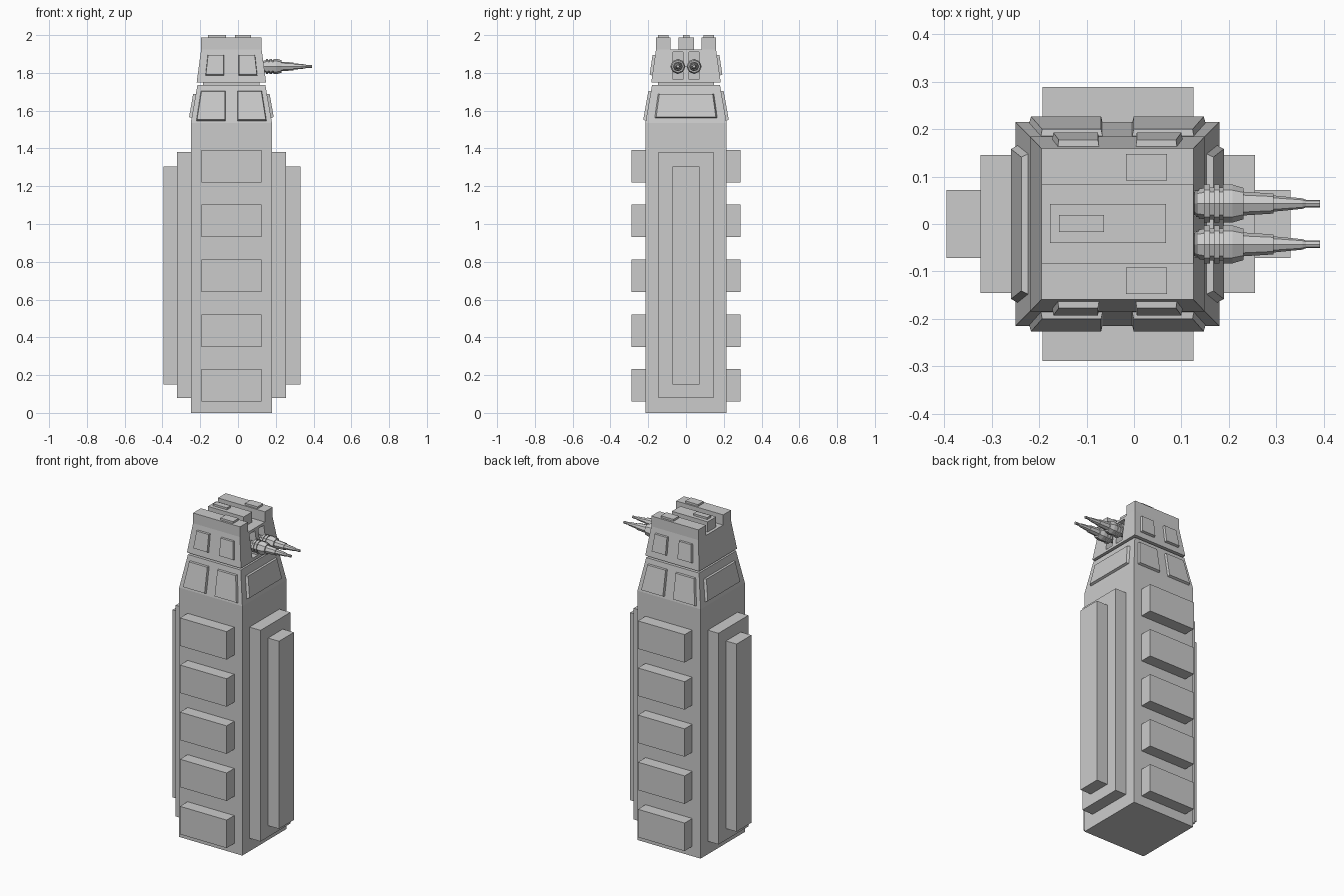
import bpy, bmesh, math
from mathutils import Vector

if "Cube" in bpy.data.objects:
    bpy.data.objects.remove(bpy.data.objects["Cube"])

CX = -0.035  # tower axis


def finish(name, bm):
    bmesh.ops.recalc_face_normals(bm, faces=bm.faces)
    me = bpy.data.meshes.new(name)
    bm.to_mesh(me)
    bm.free()
    ob = bpy.data.objects.new(name, me)
    bpy.context.collection.objects.link(ob)
    return ob


def loft(name, rings):
    """Closed solid through rings with equal point counts."""
    bm = bmesh.new()
    rs = [[bm.verts.new(p) for p in r] for r in rings]
    for a, b in zip(rs, rs[1:]):
        n = len(a)
        for i in range(n):
            bm.faces.new((a[i], a[(i + 1) % n], b[(i + 1) % n], b[i]))
    bm.faces.new(rs[0])
    bm.faces.new(rs[-1])
    return finish(name, bm)


def rect(x0, x1, y0, y1, z):
    return [(x0, y0, z), (x1, y0, z), (x1, y1, z), (x0, y1, z)]


def box(name, x0, x1, y0, y1, z0, z1):
    return loft(name, [rect(x0, x1, y0, y1, z0), rect(x0, x1, y0, y1, z1)])


def tower(name, levels):
    return loft(name, [rect(CX - hx, CX + hx, -hy, hy, z) for hx, hy, z in levels])


def plate(name, quad, outward, t=0.014, inset=0.94):
    """Thin plate with slanted rim on a sloped wall."""
    q = [Vector(p) for p in quad]
    n = (q[1] - q[0]).cross(q[3] - q[0]).normalized()
    if n.dot(Vector(outward)) < 0:
        n = -n
    c = sum(q, Vector()) / 4
    loft(name, [[p - n * 0.005 for p in q], [c + (p - c) * inset + n * t for p in q]])


# main shaft
tower("shaft", [(0.215, 0.215, 0), (0.215, 0.215, 1.535)])

# stepped ribs on the left and right
box("wide_rib", CX - 0.288, CX + 0.29, -0.145, 0.145, 0.08, 1.38)
box("narrow_rib", CX - 0.36, CX + 0.365, -0.072, 0.072, 0.15, 1.305)

# blocks on front and back
for i in range(5):
    z = 0.06 + 0.29 * i
    for s, side in ((-1, "front"), (1, "back")):
        y = sorted((s * 0.2, s * 0.289))
        box(f"{side}_block", -0.193, 0.125, y[0], y[1], z, z + 0.172)

# collar, neck and turret
tower("collar", [(0.215, 0.215, 1.535), (0.18, 0.18, 1.735)])
tower("neck", [(0.15, 0.148, 1.73), (0.15, 0.148, 1.755)])
turret = tower("turret", [(0.184, 0.184, 1.748), (0.16, 0.159, 1.925)])


def front_plates(name, z0, z1, y0, y1, inner, o0, o1):
    for sy in (-1, 1):
        for sx in (-1, 1):
            plate(name, [(CX + sx * inner, sy * y0, z0), (CX + sx * o0, sy * y0, z0),
                         (CX + sx * o1, sy * y1, z1), (CX + sx * inner, sy * y1, z1)],
                  (0, sy, 0))


# sloped wall plates
front_plates("collar_plate", 1.545, 1.705, 0.2135, 0.185, 0.03, 0.187, 0.162)
front_plates("turret_plate", 1.785, 1.895, 0.179, 0.163, 0.038, 0.138, 0.126)
for sx in (-1, 1):
    plate("collar_side_plate", [(CX + sx * 0.211, -0.168, 1.56), (CX + sx * 0.211, 0.168, 1.56),
                                (CX + sx * 0.188, 0.15, 1.69), (CX + sx * 0.188, -0.15, 1.69)],
          (sx, 0, 0))

# roof battlements, central block and hatches
for s in (-1, 1):
    y = sorted((s * 0.083, s * 0.159))
    box("roof_parapet", CX - 0.16, CX + 0.16, y[0], y[1], 1.924, 1.988)
    y = sorted((s * 0.092, s * 0.147))
    box("roof_hatch", -0.017, 0.069, y[0], y[1], 1.98, 2.0)
box("roof_block", -0.177, 0.067, -0.04, 0.042, 1.92, 1.988)
box("roof_block_hatch", -0.158, -0.063, -0.017, 0.019, 1.98, 2.0)

# gun slots
for s in (-1, 1):
    cut = box("slot_cutter", 0.085, 0.2, s * 0.043 - 0.027, s * 0.043 + 0.027, 1.765, 1.91)
    cut.hide_render = True
    cut.hide_viewport = True
    m = turret.modifiers.new("slot", 'BOOLEAN')
    m.object = cut
    m.solver = 'EXACT'

# twin guns: (x, radius) profile along the barrel
PROFILE = [(0.08, 0.024), (0.128, 0.024), (0.133, 0.03), (0.147, 0.033), (0.147, 0.04), (0.16, 0.04),
           (0.16, 0.034), (0.168, 0.034), (0.168, 0.04), (0.18, 0.04), (0.18, 0.034),
           (0.188, 0.034), (0.188, 0.04), (0.207, 0.04), (0.231, 0.033), (0.231, 0.025),
           (0.294, 0.021), (0.294, 0.017), (0.355, 0.011), (0.362, 0.008), (0.392, 0.008)]
for s in (-1, 1):
    loft("gun", [[(x, s * 0.043 + r * math.cos(a), 1.834 + r * math.sin(a))
                  for a in (math.tau * k / 8 for k in range(8))] for x, r in PROFILE])
